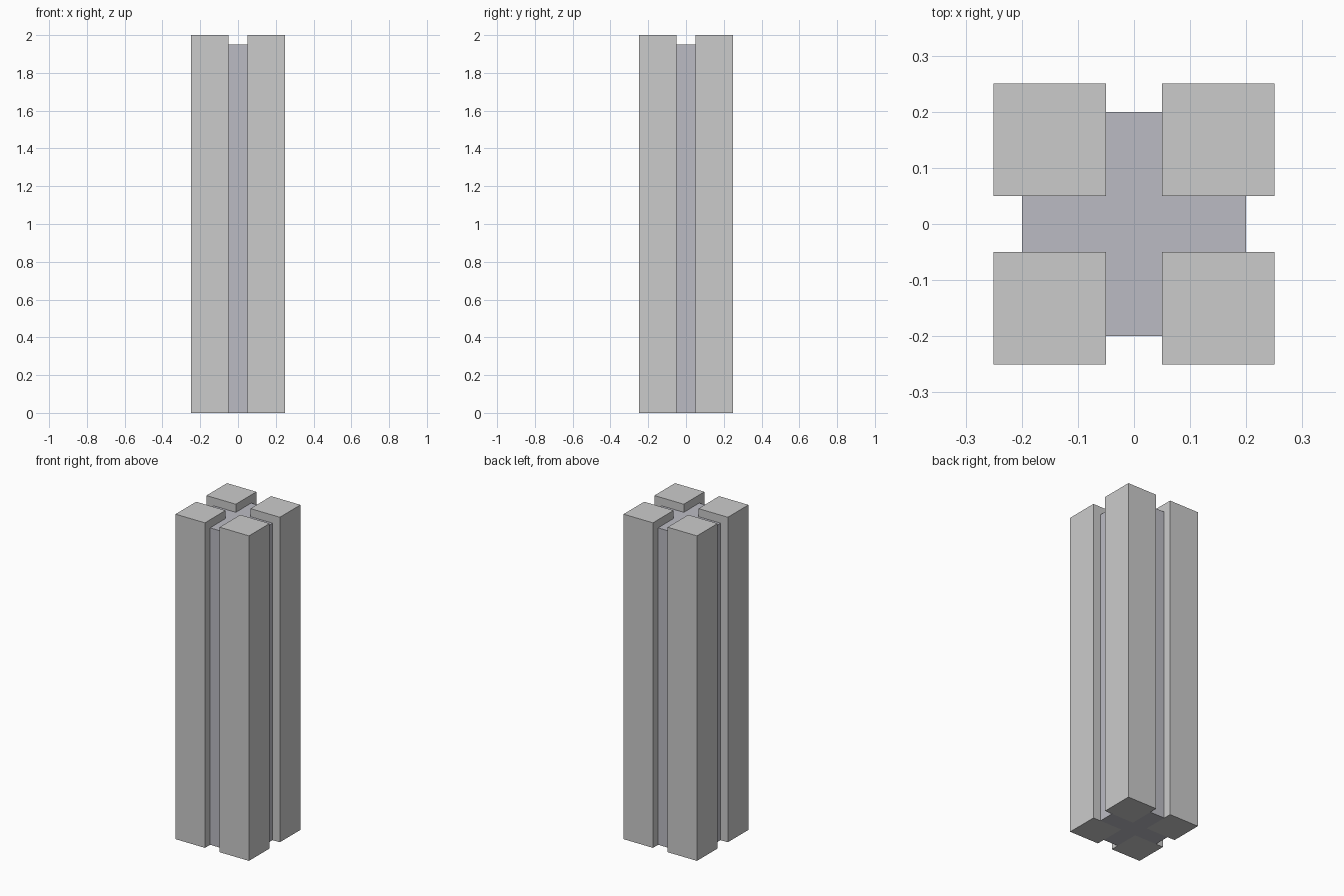
import bpy, bmesh

if "Cube" in bpy.data.objects:
    bpy.data.objects.remove(bpy.data.objects["Cube"])

HEIGHT, CORE_TOP = 2.0, 1.95


def prism(name, profile, height):
    """Extrude a closed xy profile upward from z = 0."""
    bm = bmesh.new()
    face = bm.faces.new([bm.verts.new((x, y, 0)) for x, y in profile])
    out = bmesh.ops.extrude_face_region(bm, geom=[face], use_keep_orig=True)
    top = [v for v in out["geom"] if isinstance(v, bmesh.types.BMVert)]
    bmesh.ops.translate(bm, verts=top, vec=(0, 0, height))
    bmesh.ops.recalc_face_normals(bm, faces=bm.faces)
    mesh = bpy.data.meshes.new(name)
    bm.to_mesh(mesh)
    bm.free()
    obj = bpy.data.objects.new(name, mesh)
    bpy.context.collection.objects.link(obj)
    return obj


# Four square corner posts
a, b = 0.05, 0.25
for side, sx in (("left", -1), ("right", 1)):
    for depth, sy in (("front", -1), ("back", 1)):
        prism(f"{depth}_{side}_post",
              [(sx * x, sy * y) for x, y in ((a, a), (b, a), (b, b), (a, b))],
              HEIGHT)

# Recessed cross-shaped core, slightly darker than the posts
quarter = [(0.2, -a), (0.2, a), (a, a)]
cross = []
for c, s in ((1, 0), (0, 1), (-1, 0), (0, -1)):
    cross += [(c * x - s * y, s * x + c * y) for x, y in quarter]
core = prism("recessed_core", cross, CORE_TOP)
mat = bpy.data.materials.new("dark_grey")
mat.diffuse_color = (0.5, 0.5, 0.55, 1)
mat.use_nodes = True
mat.node_tree.nodes["Principled BSDF"].inputs["Base Color"].default_value = mat.diffuse_color
core.data.materials.append(mat)
